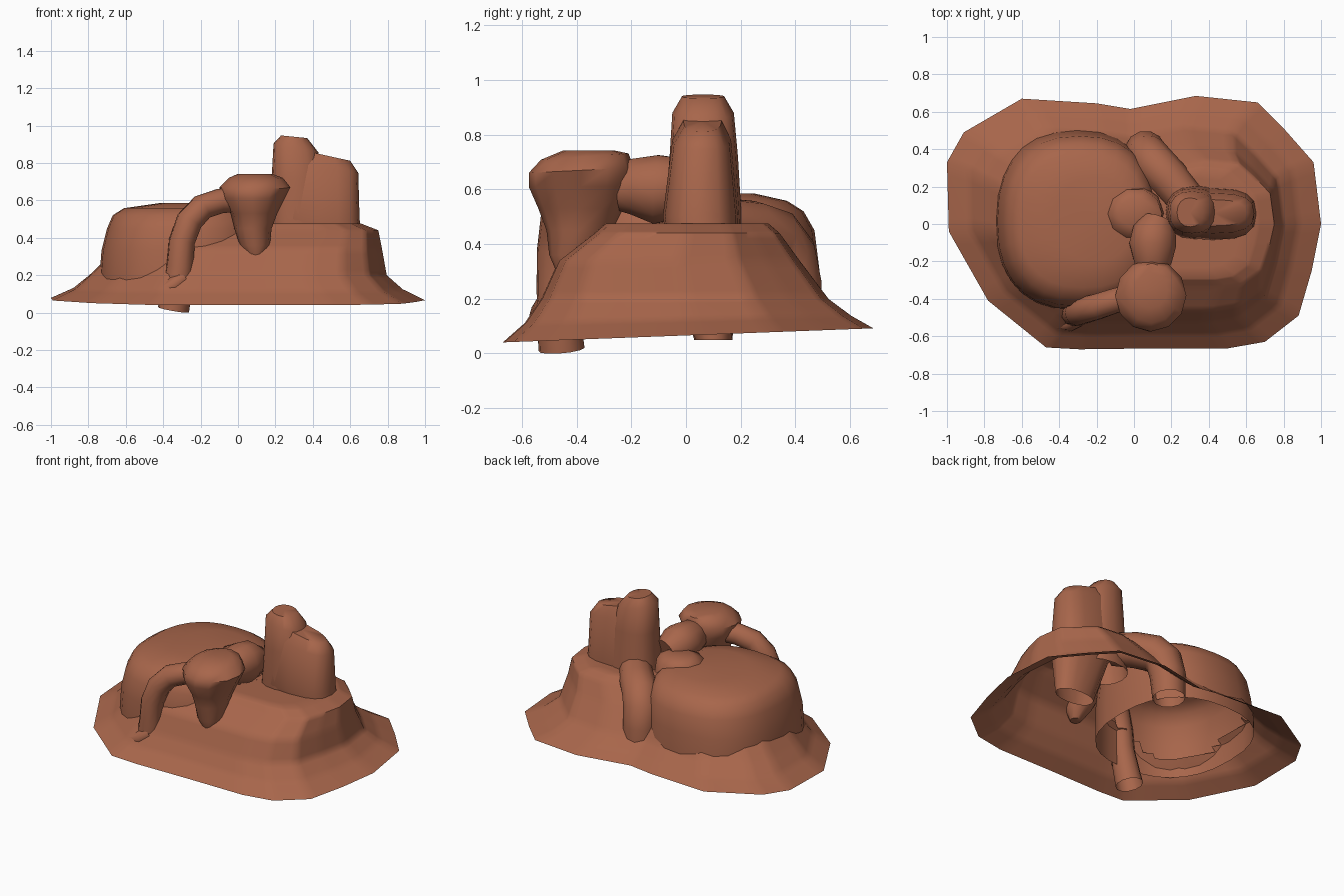
import bpy, bmesh, math
from mathutils import Vector

clay = bpy.data.materials.new("terracotta")
clay.diffuse_color = (0.39, 0.132, 0.070, 1)


def build(name, rings, cap_start=False, cap_end=True, angle=50, skip=None):
    """Skin a list of point rings, with optional domed ends."""
    bm = bmesh.new()
    vs = [[bm.verts.new(p) for p in r] for r in rings]
    n = len(rings[0])
    for a, b in zip(vs, vs[1:]):
        for i in range(n):
            j = (i + 1) % n
            bm.faces.new((a[i], a[j], b[j], b[i]))
    for use, ring in ((cap_start, vs[0][::-1]), (cap_end, vs[-1])):
        if use:
            c = bm.verts.new(sum((v.co for v in ring), Vector()) / n)
            for i in range(n):
                bm.faces.new((ring[i], ring[(i + 1) % n], c))
    if skip:
        bmesh.ops.subdivide_edges(bm, edges=bm.edges[:], cuts=4, use_grid_fill=True)
        bmesh.ops.delete(bm, geom=[f for f in bm.faces if skip(f.calc_center_median())],
                         context='FACES')
    me = bpy.data.meshes.new(name)
    bm.to_mesh(me)
    bm.free()
    me.materials.append(clay)
    ob = bpy.data.objects.new(name, me)
    bpy.context.collection.objects.link(ob)
    bpy.context.view_layer.objects.active = ob
    ob.select_set(True)
    bpy.ops.object.shade_smooth_by_angle(angle=math.radians(angle))
    ob.select_set(False)
    return ob


def oval(x0, x1, y0, y1, z, power=2.0, n=20, tilt_x=0.0, tilt_y=0.0):
    """Rounded-box ring given by its x and y limits."""
    cx, cy, rx, ry = (x0 + x1) / 2, (y0 + y1) / 2, (x1 - x0) / 2, (y1 - y0) / 2
    pts = []
    for i in range(n):
        t = 2 * math.pi * i / n
        c, s = math.cos(t), math.sin(t)
        u = math.copysign(abs(c) ** (2 / power), c)
        v = math.copysign(abs(s) ** (2 / power), s)
        pts.append((cx + rx * u, cy + ry * v, z + tilt_x * rx * u + tilt_y * ry * v))
    return pts


def limb(name, path, n=12, cap_start=False, cap_end=True):
    """Tube along (x, y, z, radius) points."""
    P = [Vector(p[:3]) for p in path]
    rings = []
    side = None
    for i, p in enumerate(path):
        d = (P[min(i + 1, len(P) - 1)] - P[max(i - 1, 0)]).normalized()
        if side is None:
            side = d.orthogonal()
        side = (side - d * side.dot(d)).normalized()
        up = d.cross(side)
        rings.append([P[i] + p[3] * (side * math.cos(2 * math.pi * k / n) +
                                     up * math.sin(2 * math.pi * k / n)) for k in range(n)])
    return build(name, rings, cap_start, cap_end)


# Flared base and right-hand block: one irregular outline, scaled upward
outline = [(1.0, 0), (0.96, 0.33), (0.81, 0.5), (0.66, 0.65), (0.33, 0.685), (-0.02, 0.615),
           (-0.2, 0.645), (-0.6, 0.67), (-0.91, 0.49), (-1.0, 0.33), (-0.99, -0.04),
           (-0.78, -0.41), (-0.47, -0.66), (-0.29, -0.67), (0.1, -0.665), (0.5, -0.665),
           (0.7, -0.63), (0.88, -0.49), (0.95, -0.25)]


def base_ring(cx, sx, sy, z, tilt=0.0, cy=0.0):
    return [(cx + sx * x, cy + sy * y, z + tilt * y) for x, y in outline]


base = [base_ring(0, 1, 1, 0.066, 0.038), base_ring(0, 0.88, 0.88, 0.125, 0.02),
        base_ring(0, 0.795, 0.775, 0.20, 0, -0.01), base_ring(0.06, 0.71, 0.65, 0.34, 0, -0.03),
        base_ring(0.19, 0.56, 0.50, 0.44), base_ring(0.2, 0.46, 0.44, 0.475)]
build("flared_base", base,
      skip=lambda c: abs((c.x + 0.30) / 0.41) ** 2.4 + abs((c.y - 0.02) / 0.44) ** 2.4 < 1)

# Large rounded mass on the left
build("rounded_mass", [
    oval(-0.74, 0.13, -0.46, 0.50, 0.12, 2.4, 28),
    oval(-0.74, 0.13, -0.46, 0.50, 0.20, 2.4, 28),
    oval(-0.73, 0.13, -0.455, 0.485, 0.33, 2.4, 28),
    oval(-0.70, 0.12, -0.44, 0.47, 0.45, 2.4, 28),
    oval(-0.67, 0.10, -0.40, 0.43, 0.52, 2.4, 28),
    oval(-0.61, 0.07, -0.34, 0.37, 0.558, 2.4, 28),
    oval(-0.42, 0.0, -0.2, 0.25, 0.585, 2.2, 28)])

# Low flat lump on top of the mass
build("low_lump", [oval(-0.16, 0.16, -0.10, 0.21, 0.50, n=10),
                   oval(-0.14, 0.15, -0.08, 0.19, 0.585, n=10),
                   oval(-0.08, 0.10, -0.02, 0.14, 0.615, n=10)])

# Two merged upright columns on the block; the front one runs down through the base
build("tall_column", [
    oval(0.16, 0.50, -0.06, 0.215, 0.32, 2.4, 16),
    oval(0.17, 0.48, -0.08, 0.205, 0.47, 2.4, 16),
    oval(0.18, 0.46, -0.06, 0.19, 0.72, 2.4, 16),
    oval(0.19, 0.43, -0.05, 0.175, 0.88, 2.4, 16, -0.2),
    oval(0.23, 0.37, -0.015, 0.14, 0.94, 2.2, 16, -0.1)])
build("front_column", [
    oval(0.42, 0.69, 0.03, 0.17, 0.05, 2.2, 16),
    oval(0.30, 0.67, -0.06, 0.19, 0.36, 2.6, 16),
    oval(0.19, 0.65, -0.085, 0.19, 0.50, 2.8, 16),
    oval(0.20, 0.643, -0.05, 0.165, 0.78, 2.8, 16, -0.15),
    oval(0.25, 0.60, -0.01, 0.13, 0.85, 2.6, 16, -0.22)])

# Bent leg at the back
limb("back_leg", [(0.06, 0.40, 0.09, 0.10), (0.06, 0.39, 0.25, 0.11), (0.07, 0.365, 0.36, 0.115),
                  (0.11, 0.32, 0.42, 0.115), (0.19, 0.24, 0.45, 0.11), (0.28, 0.13, 0.47, 0.10)])

# Link between the head and the columns
limb("neck_link", [(0.09, -0.26, 0.60, 0.08), (0.10, -0.20, 0.61, 0.105), (0.10, -0.11, 0.60, 0.13),
                   (0.11, -0.04, 0.60, 0.12), (0.13, 0.02, 0.58, 0.085)])

# Hanging head: wide on top, tapering to a point below
build("hanging_head", [
    oval(0.06, 0.13, -0.47, -0.40, 0.29, n=12),
    oval(0.01, 0.17, -0.50, -0.34, 0.36, n=12),
    oval(-0.02, 0.18, -0.51, -0.27, 0.45, n=12),
    oval(-0.04, 0.21, -0.54, -0.23, 0.53, n=12),
    oval(-0.09, 0.25, -0.575, -0.195, 0.61, n=12),
    oval(-0.10, 0.28, -0.575, -0.19, 0.67, n=12, tilt_y=0.05),
    oval(-0.05, 0.24, -0.53, -0.21, 0.72, n=12, tilt_y=0.07),
    oval(0.0, 0.18, -0.45, -0.26, 0.742, n=12)], cap_start=True)

# Arm reaching down through the base
limb("arm", [(0.02, -0.38, 0.61, 0.07), (-0.10, -0.41, 0.595, 0.068), (-0.19, -0.44, 0.565, 0.07),
             (-0.26, -0.46, 0.49, 0.072), (-0.30, -0.475, 0.38, 0.07),
             (-0.31, -0.475, 0.25, 0.072), (-0.325, -0.465, 0.13, 0.08),
             (-0.345, -0.455, 0.015, 0.085)], cap_end=False)
limb("hand", [(-0.30, -0.50, 0.18, 0.05), (-0.35, -0.53, 0.14, 0.045), (-0.41, -0.54, 0.12, 0.025)],
     n=8, cap_start=True)
